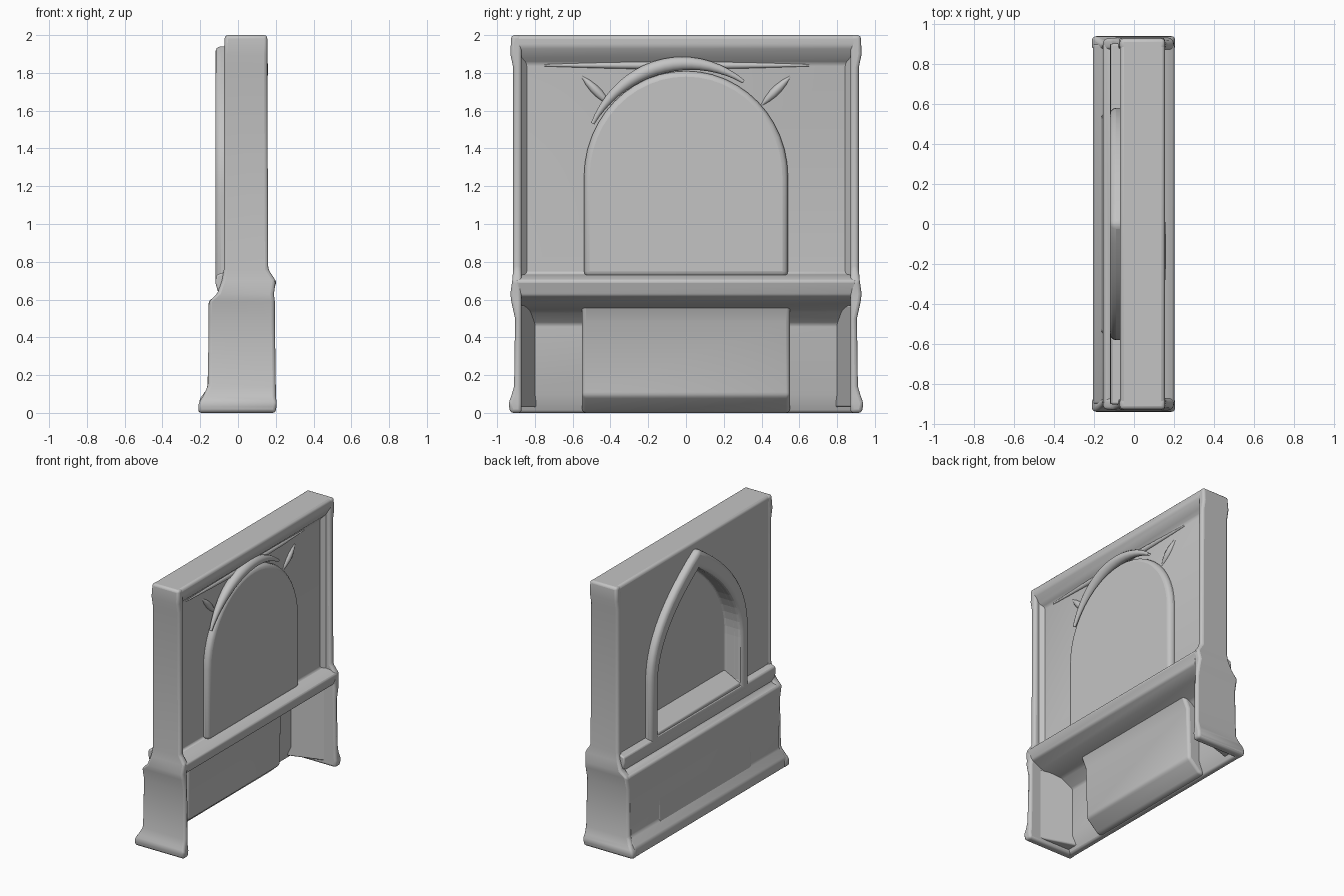
import bpy, bmesh, math
from mathutils import Vector

if "Cube" in bpy.data.objects:
    bpy.data.objects.remove(bpy.data.objects["Cube"])

stone = bpy.data.materials.new("grey_stone")
stone.use_nodes = True
stone.diffuse_color = (0.55, 0.55, 0.55, 1)
stone.node_tree.nodes["Principled BSDF"].inputs["Base Color"].default_value = (0.55, 0.55, 0.55, 1)


def finish(name, bm):
    bmesh.ops.recalc_face_normals(bm, faces=bm.faces)
    mesh = bpy.data.meshes.new(name)
    bm.to_mesh(mesh)
    bm.free()
    mesh.materials.append(stone)
    obj = bpy.data.objects.new(name, mesh)
    bpy.context.collection.objects.link(obj)
    return obj


def prism(name, outline, axis, start, end):
    """Extrude a 2D outline along an axis; the outline uses the other two axes in order."""
    bm = bmesh.new()
    verts = []
    for p in outline:
        co = list(p)
        co.insert("xyz".index(axis), start)
        verts.append(bm.verts.new(co))
    face = bm.faces.new(verts)
    grown = bmesh.ops.extrude_face_region(bm, geom=[face])["geom"]
    step = Vector([end - start if a == axis else 0 for a in "xyz"])
    bmesh.ops.translate(bm, vec=step, verts=[g for g in grown if isinstance(g, bmesh.types.BMVert)])
    return finish(name, bm)


def end_wall(name, rows, y_in, s):
    """Stack of rectangles (z, back x, front x, outer y) joined into one solid."""
    bm = bmesh.new()
    rings = [[bm.verts.new((x, y * s, z)) for x, y in
              ((x0, y_in), (x1, y_in), (x1, y_out), (x0, y_out))] for z, x0, x1, y_out in rows]
    for a, b in zip(rings, rings[1:]):
        for i in range(4):
            j = (i + 1) % 4
            bm.faces.new((a[i], a[j], b[j], b[i]))
    bm.faces.new(rings[0])
    bm.faces.new(rings[-1])
    return finish(name, bm)


def soften(obj, width):
    bevel = obj.modifiers.new("soft_edges", "BEVEL")
    bevel.width, bevel.segments, bevel.limit_method = width, 3, "ANGLE"
    bevel.angle_limit = math.radians(25)
    bpy.ops.object.select_all(action="DESELECT")
    obj.select_set(True)
    bpy.context.view_layer.objects.active = obj
    bpy.ops.object.shade_smooth_by_angle(angle=math.radians(50))


def round_arch(w, bottom, spring, top, n=24):
    arc = [math.pi * i / n for i in range(n + 1)]
    return [(-w, bottom), (w, bottom)] + [
        (w * math.cos(t), spring + (top - spring) * math.sin(t)) for t in arc]


def pointed_arch(w, bottom, spring, top, n=12):
    half = [(w * (1 - (i / n) ** 2.2), spring + (top - spring) * i / n) for i in range(n + 1)]
    return [(-w, bottom), (w, bottom)] + half + [(-y, z) for y, z in half[-2::-1]]


# Wall running the full width: top rim, upper wall, sill and hollow plinth
wall = prism("wall_and_plinth", [
    (-.07, 1.99), (-.07, .68), (-.1, .62), (-.155, .595), (-.155, .14), (-.205, .07), (-.205, 0),
    (-.16, 0), (-.12, .1), (-.12, .47), (-.04, .54), (.1, .58), (.18, .62), (.205, .7),
    (.16, .725), (.09, .735), (.09, 1.85), (.12, 1.88), (.155, 1.94), (.155, 1.99)], "y", -.9, .9)

# Pointed surround on the outside and raised panel behind the niche
surround = prism("arch_surround", pointed_arch(.58, .68, 1.15, 1.95), "x", -.12, -.03)
niche_back = prism("niche_back", round_arch(.54, .72, 1.25, 1.81), "x", .03, .135)

# Niche opening
cutter = prism("niche_cutter", pointed_arch(.49, .75, 1.1, 1.81), "x", -.4, .02)
cutter.hide_render = True
cutter.hide_viewport = True
cutter.display_type = "WIRE"
for part in (wall, surround):
    cut = part.modifiers.new("niche", "BOOLEAN")
    cut.operation, cut.object, cut.solver = "DIFFERENCE", cutter, "EXACT"
for part, width in ((wall, .014), (surround, .03), (niche_back, .03)):
    soften(part, width)

# Sloping niche sill and ledge under the surround
soften(prism("niche_sill", [(-.11, .72), (-.11, .76), (.03, .83), (.03, .72)], "y", -.49, .49), .008)
soften(prism("outer_ledge", [(-.06, .62), (-.1, .62), (-.12, .69), (-.115, .73), (-.06, .75)],
             "y", -.9, .9), .01)

# Raised middle block inside the plinth, undercut at the bottom
soften(prism("plinth_middle", [(-.17, 0), (-.13, 0), (-.03, .09), (-.02, .48), (.03, .59), (-.14, .59)],
             "y", -.55, .55), .03)

# End walls with flared foot, waist moulding and top band
rows = [(0, -.21, .2, .93), (.05, -.21, .205, .94), (.09, -.185, .2, .925), (.14, -.16, .2, .91),
        (.5, -.155, .195, .905), (.59, -.155, .195, .925), (.63, -.11, .19, .93),
        (.7, -.085, .2, .92), (.76, -.075, .16, .915), (1.83, -.075, .155, .915),
        (1.9, -.075, .155, .93), (2, -.07, .155, .925)]
splay = [(-.15, .79), (-.15, .89), (.17, .89)]
upper_splay = [(.075, .83), (.075, .89), (.145, .89)]
for side, s in (("left", 1), ("right", -1)):
    soften(end_wall(side + "_end_wall", rows, .87, s), .022)
    for name, outline, low, high in (("_leg_splay", splay, .03, .57),
                                     ("_jamb_splay", upper_splay, .72, 1.92)):
        soften(prism(side + name, [(x, y * s) for x, y in outline], "z", low, high), .01)
soften(prism("top_rim", [(-.07, 1.9), (.1, 1.9), (.155, 1.95), (.155, 2), (-.07, 2)], "y", -.91, .91), .02)


def ridge(name, points, radius):
    """Tapered tube through the points."""
    curve = bpy.data.curves.new(name, "CURVE")
    curve.dimensions, curve.bevel_depth, curve.bevel_resolution = "3D", radius, 3
    spline = curve.splines.new("POLY")
    spline.points.add(len(points) - 1)
    for i, (p, co) in enumerate(zip(spline.points, points)):
        p.co = (*co, 1)
        p.radius = .25 + .75 * math.sin(math.pi * i / (len(points) - 1))
    curve.materials.append(stone)
    obj = bpy.data.objects.new(name, curve)
    bpy.context.collection.objects.link(obj)


# Worn mouldings above the niche on the hollow side
ridge("arch_moulding", [(.12, -.56 * math.cos(a), 1.25 + .6 * math.sin(a))
      for a in [math.radians(28 + 5 * i) for i in range(20)]], .04)
ridge("top_moulding", [(.09, -.75 + .1 * i, 1.84) for i in range(15)], .022)
for side, s in (("left", 1), ("right", -1)):
    ridge(side + "_spandrel_carving", [(.085, s * (.4 + .03 * i), 1.63 + .03 * i) for i in range(6)], .025)
